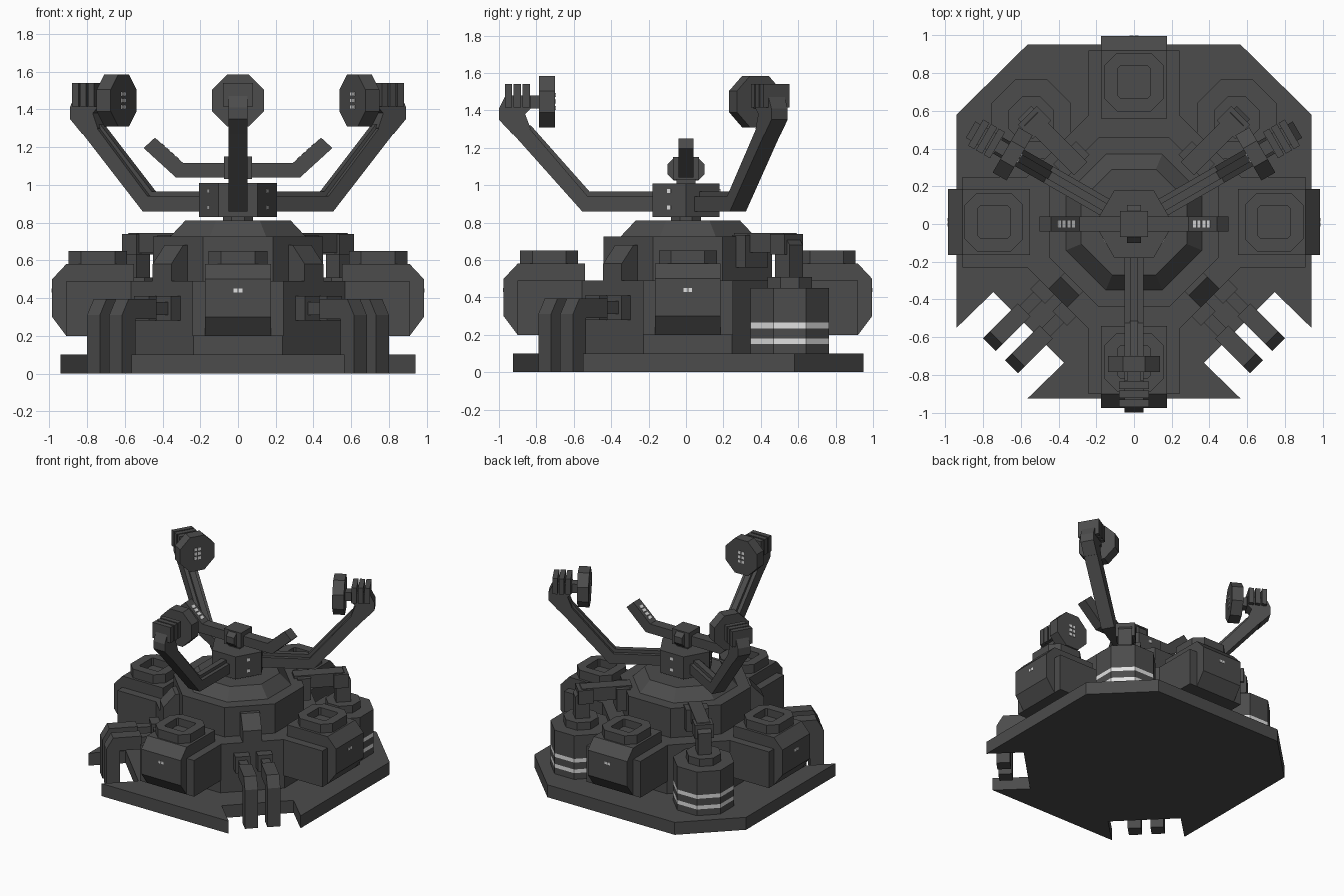
import bpy
import bmesh
from math import pi, cos, sin, radians
from mathutils import Matrix, Vector

cube = bpy.data.objects.get("Cube")
if cube:
    bpy.data.objects.remove(cube, do_unlink=True)


def make_material(name, value):
    m = bpy.data.materials.new(name)
    m.use_nodes = True
    m.diffuse_color = (value, value, value, 1)
    m.node_tree.nodes["Principled BSDF"].inputs["Base Color"].default_value = (value, value, value, 1)
    return m


GREY = make_material("dark_grey", 0.072)
WHITE = make_material("pale_marking", 0.75)
BODY = Vector((0, 0.01, 0))
HUB = Vector((0, 0, 0))


def finish(name, bm, angle=0, centre=BODY, mat=GREY):
    """Local x is outward; turn it to the given heading in degrees."""
    bmesh.ops.recalc_face_normals(bm, faces=bm.faces)
    bm.transform(Matrix.Translation(centre) @ Matrix.Rotation(radians(angle), 4, "Z"))
    me = bpy.data.meshes.new(name)
    bm.to_mesh(me)
    bm.free()
    ob = bpy.data.objects.new(name, me)
    bpy.context.collection.objects.link(ob)
    me.materials.append(mat)
    return ob


def extrude(name, pts, a, b, axis="y", angle=0, centre=BODY, mat=GREY):
    """Extrude a 2D outline along one axis: y uses (x,z), x uses (y,z), z uses (x,y)."""
    order = {"x": lambda p, q, d: (d, p, q),
             "y": lambda p, q, d: (p, d, q),
             "z": lambda p, q, d: (p, q, d)}[axis]
    bm = bmesh.new()
    ends = [[bm.verts.new(order(p, q, d)) for p, q in pts] for d in (a, b)]
    for loop in ends:
        bm.faces.new(loop)
    n = len(pts)
    for i in range(n):
        j = (i + 1) % n
        bm.faces.new((ends[0][i], ends[0][j], ends[1][j], ends[1][i]))
    return finish(name, bm, angle, centre, mat)


def box(name, r0, r1, t, half, z0, z1, angle=0, centre=BODY, mat=GREY):
    return extrude(name, [(r0, z0), (r1, z0), (r1, z1), (r0, z1)],
                   t - half, t + half, "y", angle, centre, mat)


def stack(name, levels, sides=8, angle=0, centre=BODY, offset=0):
    """Polygon rings given as (apothem, z), capped at both ends."""
    bm = bmesh.new()
    rings = []
    for ap, z in levels:
        r = ap / cos(pi / sides)
        rings.append([bm.verts.new((offset + r * cos((k + 0.5) * 2 * pi / sides),
                                    r * sin((k + 0.5) * 2 * pi / sides), z))
                      for k in range(sides)])
    for lo, hi in zip(rings, rings[1:]):
        for k in range(sides):
            j = (k + 1) % sides
            bm.faces.new((lo[k], lo[j], hi[j], hi[k]))
    bm.faces.new(rings[0])
    bm.faces.new(rings[-1])
    return finish(name, bm, angle, centre)


# Base plate with two notched front corners
half_plate = [(0.565, 0.95), (0.94, 0.58), (0.94, -0.55), (0.745, -0.36), (0.37, -0.735), (0.565, -0.925)]
extrude("base_plate", half_plate + [(-x, y) for x, y in reversed(half_plate)], 0, 0.1, "z", centre=HUB)

# Stepped octagonal body
stack("body", [(0.57, 0.1), (0.57, 0.49), (0.45, 0.49), (0.45, 0.725),
               (0.36, 0.725), (0.28, 0.81)])

# Four side pods with open hatches
for side, ang in (("left", 0), ("back", 90), ("right", 180), ("front", 270)):
    extrude(side + "_pod", [(0.55, 0.2), (0.91, 0.2), (0.985, 0.3), (0.985, 0.5),
                            (0.91, 0.58), (0.55, 0.58)], -0.175, 0.175, "y", ang)
    box(side + "_pod_shoulder", 0.5, 0.91, 0, 0.24, 0.2, 0.49, ang)
    for t in (-0.013, 0.013):
        box(side + "_pod_light", 0.98, 0.988, t, 0.01, 0.43, 0.45, ang, mat=WHITE)
    # hatch collar: outer wall, rim, inner wall and floor
    bm = bmesh.new()
    rings = []
    for h, c, z in ((0.155, 0.065, 0.575), (0.155, 0.065, 0.65), (0.085, 0.012, 0.65), (0.085, 0.012, 0.59)):
        quarter = [(h, -h + c), (h, h - c), (h - c, h), (-h + c, h)]
        loop = quarter + [(-x, -y) for x, y in quarter]
        rings.append([bm.verts.new((0.742 + x, y, z)) for x, y in loop])
    for lo, hi in zip(rings, rings[1:]):
        for k in range(8):
            j = (k + 1) % 8
            bm.faces.new((lo[k], lo[j], hi[j], hi[k]))
    bm.faces.new(rings[0])
    bm.faces.new(rings[-1])
    finish(side + "_hatch", bm, ang)

# Paired front legs and the wedge above them
for side, ang in (("left", -45), ("right", 225)):
    extrude(side + "_wedge", [(0.42, 0.48), (0.57, 0.48), (0.57, 0.58), (0.48, 0.68), (0.42, 0.68)],
            -0.07, 0.07, "y", ang)
    for t in (-0.083, 0.083):
        box(side + "_leg_socket", 0.55, 0.64, t, 0.055, 0.28, 0.41, ang)
        box(side + "_leg_neck", 0.62, 0.76, t, 0.032, 0.31, 0.38, ang)
        extrude(side + "_front_leg", [(0.74, 0.29), (0.9, 0.29), (0.9, 0), (1.0, 0), (1.0, 0.31),
                                      (0.95, 0.395), (0.74, 0.395)], t - 0.048, t + 0.048, "y", ang)

# Rear tanks with painted bands and feed pipes
for side, ang in (("left", 45), ("right", 135)):
    tank = stack(side + "_tank", [(0.21, 0.1), (0.21, 0.15), (0.21, 0.18), (0.21, 0.235),
                                  (0.21, 0.265), (0.21, 0.45), (0.12, 0.45), (0.12, 0.51)],
                 8, ang, offset=0.77)
    tank.data.materials.append(WHITE)
    for f in tank.data.polygons:
        if abs(f.normal.z) < 0.1 and (0.15 < f.center.z < 0.18 or 0.235 < f.center.z < 0.265):
            f.material_index = 1
    extrude(side + "_tank_pipe", [(0.4, 0.64), (0.71, 0.64), (0.71, 0.5), (0.82, 0.5), (0.82, 0.68),
                                  (0.77, 0.745), (0.4, 0.745)], -0.05, 0.05, "y", ang)
    box(side + "_pipe_elbow", 0.69, 0.8, 0, 0.07, 0.63, 0.74, ang)
    box(side + "_pipe_socket", 0.42, 0.52, 0, 0.085, 0.56, 0.735, ang)

# Six-sided turning hub
stack("hub_stem", [(0.08, 0.8), (0.08, 0.84)], centre=HUB)
stack("hub", [(0.18, 0.83), (0.18, 1.01)], 6, 30, HUB)
for ang in (-30, 90, 210):
    for z in (0.88, 0.968):
        box("hub_light", 0.176, 0.184, 0, 0.012, z - 0.011, z + 0.011, ang, HUB, WHITE)

# Three cranked arms with lamp heads
for side, ang in (("front", 270), ("left", 30), ("right", 150)):
    extrude(side + "_arm", [(0.15, 0.86), (0.555, 0.86), (0.93, 1.28), (0.86, 1.33), (0.525, 0.94),
                            (0.15, 0.94)], -0.05, 0.05, "y", ang, HUB)
    extrude(side + "_arm_ridge", [(0.15, 0.93), (0.53, 0.93), (0.87, 1.32), (0.83, 1.32), (0.515, 0.965),
                                  (0.15, 0.965)], -0.022, 0.022, "y", ang, HUB)
    extrude(side + "_elbow", [(0.83, 1.3), (0.925, 1.27), (1.0, 1.35), (1.0, 1.41), (0.965, 1.48),
                              (0.83, 1.48), (0.83, 1.41), (0.86, 1.38)], -0.05, 0.05, "y", ang, HUB)
    for r in (0.835, 0.883, 0.931):
        box(side + "_rib", r, r + 0.038, 0, 0.08, 1.415, 1.54, ang, HUB)
    box(side + "_head_shaft", 0.77, 0.85, 0, 0.035, 1.41, 1.48, ang, HUB)
    rad = 0.138 / cos(pi / 8)
    disc = [(rad * cos((k + 0.5) * pi / 4), 1.447 + rad * sin((k + 0.5) * pi / 4)) for k in range(8)]
    extrude(side + "_head", disc, 0.7, 0.785, "x", ang, HUB)
    for t in (-0.015, 0.015):
        for z in (1.412, 1.447, 1.482):
            box(side + "_head_light", 0.696, 0.704, t, 0.011, z - 0.011, z + 0.011, ang, HUB, WHITE)

# Cross bar on the hub with upturned tips
box("bar_stem", -0.05, 0.05, 0, 0.05, 1.0, 1.05, centre=HUB)
box("bar_clamp", -0.075, 0.075, 0, 0.07, 1.03, 1.15, centre=HUB)
extrude("bar_pivot", [(-0.1, 1.06), (-0.065, 1.025), (0.065, 1.025), (0.1, 1.06), (0.1, 1.11),
                      (0.065, 1.145), (-0.065, 1.145), (-0.1, 1.11)], -0.036, 0.036, "x", centre=HUB)
for side, ang in (("left", 0), ("right", 180)):
    extrude(side + "_bar", [(0, 1.04), (0.33, 1.04), (0.5, 1.195), (0.44, 1.25), (0.29, 1.115),
                            (0, 1.115)], -0.04, 0.04, "y", ang, HUB)
    for k in range(4):
        x = 0.315 + k * 0.025
        z = 1.115 + (x - 0.29) * 0.9
        extrude(side + "_bar_light", [(x, z - 0.003), (x + 0.016, z + 0.0114), (x + 0.013, z + 0.016),
                                      (x - 0.003, z + 0.0016)], -0.018, 0.018, "y", ang, HUB, WHITE)
